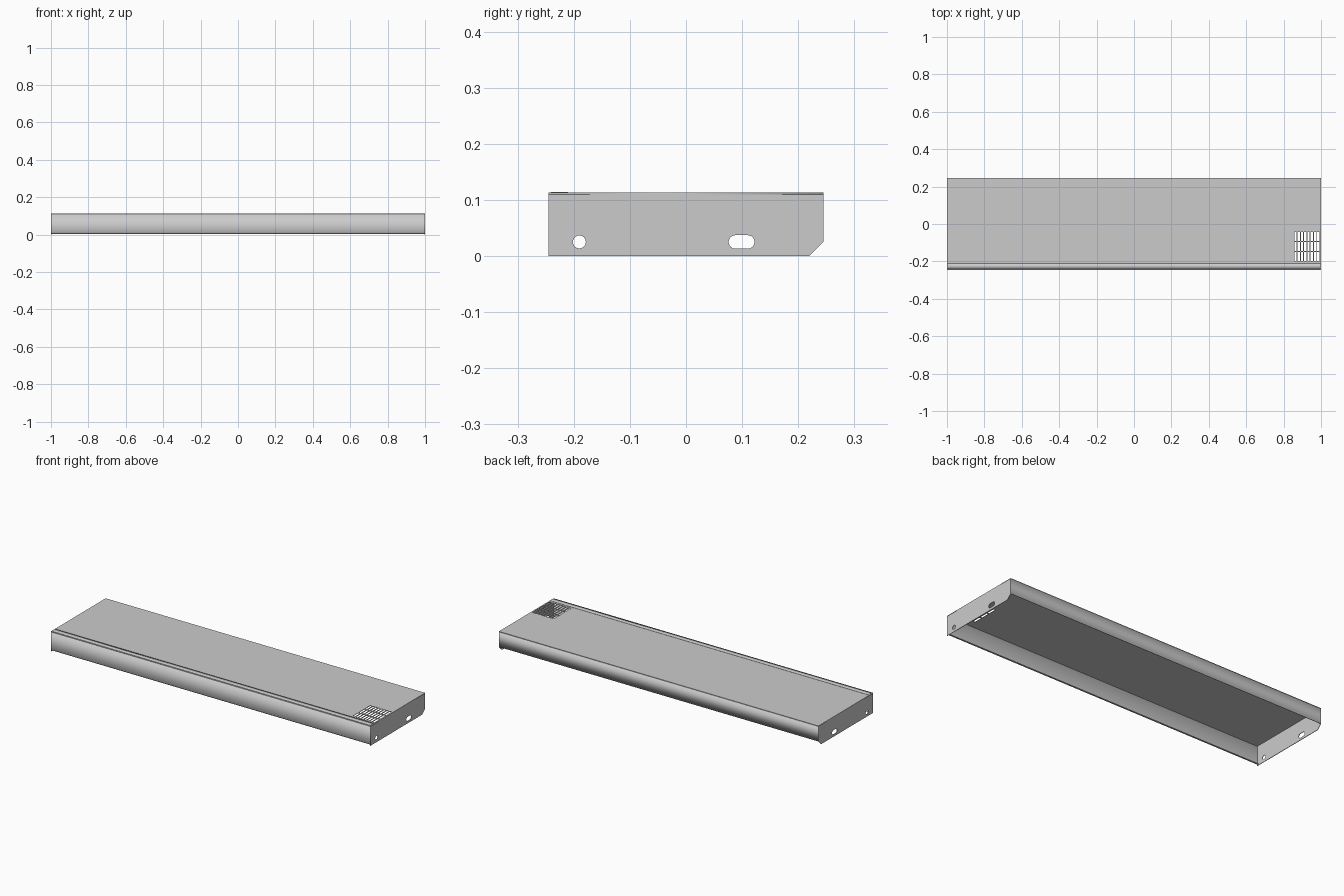
import bpy, math
from mathutils import Matrix

if "Cube" in bpy.data.objects:
    bpy.data.objects.remove(bpy.data.objects["Cube"])

T = 0.003            # sheet thickness
L, D, H = 1.0, 0.245, 0.113
YZ = Matrix(((0, 0, 1, 0), (1, 0, 0, 0), (0, 1, 0, 0), (0, 0, 0, 1)))


def rect(x0, x1, y0, y1):
    return [(x0, y0), (x1, y0), (x1, y1), (x0, y1)]


def slot(cx, cy, half, r, n=12):
    """Rounded slot outline; half = 0 gives a circle."""
    pts = []
    for side in (1, -1):
        for i in range(n + (1 if half else 0)):
            a = -math.pi / 2 + math.pi * i / n
            pts.append((cx + side * (half + r * math.cos(a)), cy + side * r * math.sin(a)))
    return pts


def sheet(name, loops, depth, matrix):
    """Filled flat outline (first loop outer, others holes) with thickness."""
    cu = bpy.data.curves.new(name, 'CURVE')
    cu.dimensions = '2D'
    cu.fill_mode = 'BOTH'
    cu.extrude = depth / 2
    for pts in loops:
        sp = cu.splines.new('POLY')
        sp.points.add(len(pts) - 1)
        for p, (x, y) in zip(sp.points, pts):
            p.co = (x, y, 0, 1)
        sp.use_cyclic_u = True
    ob = bpy.data.objects.new(name, cu)
    bpy.context.collection.objects.link(ob)
    ob.matrix_world = matrix
    bpy.ops.object.select_all(action='DESELECT')
    ob.select_set(True)
    bpy.context.view_layer.objects.active = ob
    bpy.ops.object.convert(target='MESH')
    return bpy.context.object


# Top plate with three rows of vent slots
vents = []
for y0, y1 in ((-0.198, -0.150), (-0.144, -0.096), (-0.090, -0.042)):
    for i in range(8):
        x = 0.857 + i * 0.0175
        vents.append(rect(x, x + 0.0125, y0, y1))
sheet("top_plate", [rect(-L, L, -D, D)] + vents, T,
      Matrix.Translation((0, 0, H - T / 2)))

# End plates: chamfered rear corner, round hole and long slot
end = [(-D, 0), (0.22, 0), (D, 0.025), (D, H - T), (-D, H - T)]
holes = [slot(-0.19, 0.025, 0, 0.0115), slot(0.099, 0.025, 0.011, 0.012)]
for name, s in (("left_end", -1), ("right_end", 1)):
    sheet(name, [end] + holes, T, Matrix.Translation((s * (L - T / 2), 0, 0)) @ YZ)

# Front wall, folded inward along its lower edge
front = [(-D, H - T), (-D, 0.012), (-D + 0.006, 0.004), (-D + 0.014, 0.004),
         (-D + 0.014, 0.004 + T), (-D + 0.007, 0.004 + T),
         (-D + T, 0.013), (-D + T, H - T)]
sheet("front_wall", [front], 2 * (L - T), YZ)

# Back wall, stopping above the chamfer
sheet("back_wall", [rect(D - T, D, 0.025, H - T)], 2 * (L - T), YZ)

# Slightly raised strip along the front of the top
sheet("top_front_strip", [rect(-D + 0.004, -0.21, H, H + 0.001)], 2 * (L - 0.005), YZ)
